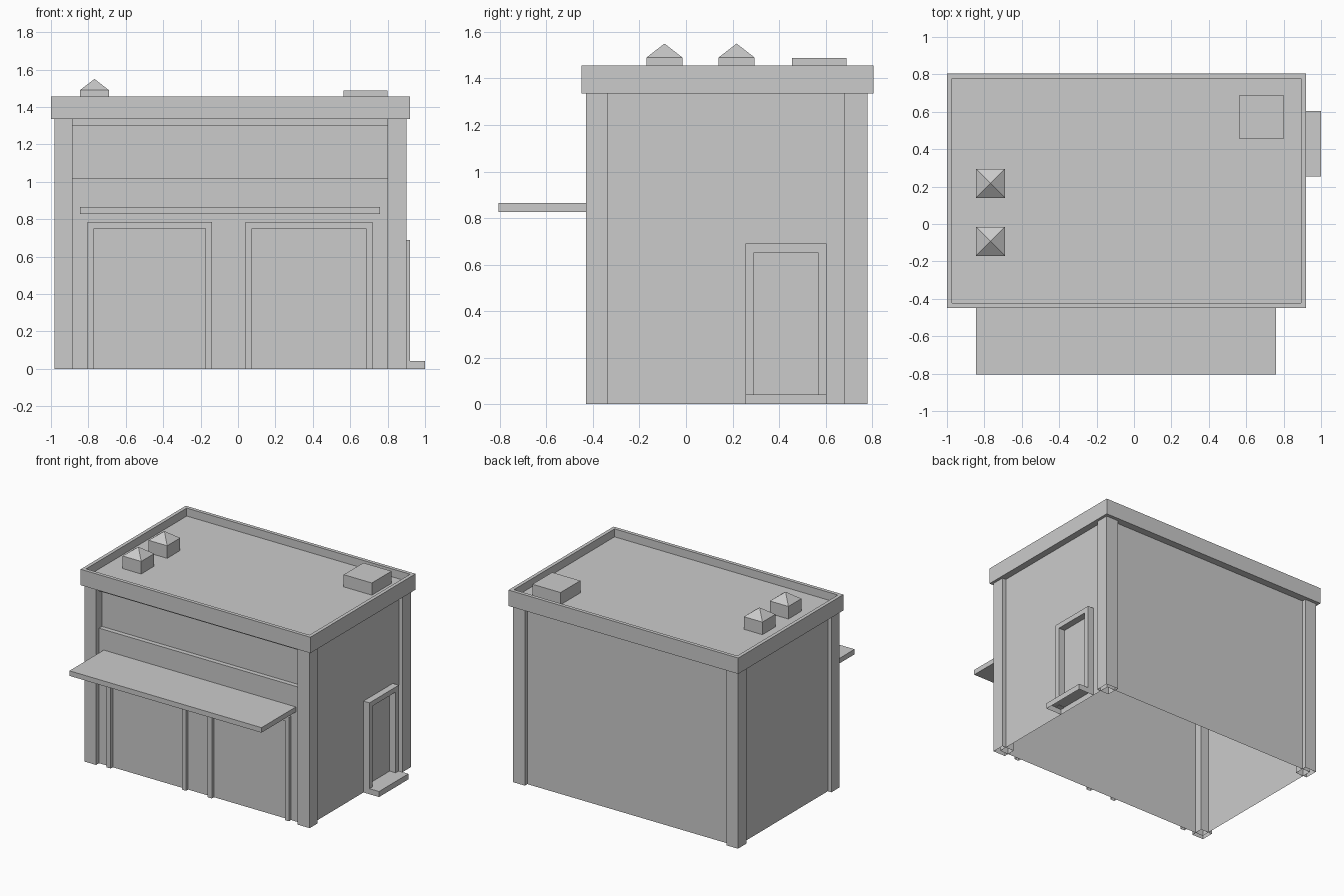
import bpy
import bmesh

cube = bpy.data.objects.get("Cube")
if cube:
    bpy.data.objects.remove(cube, do_unlink=True)

grey = bpy.data.materials.new("plain_grey")
grey.use_nodes = True
colour = (0.6, 0.6, 0.6, 1)
grey.diffuse_color = colour
grey.node_tree.nodes["Principled BSDF"].inputs["Base Color"].default_value = colour


def finish(name, bm):
    mesh = bpy.data.meshes.new(name)
    bm.to_mesh(mesh)
    bm.free()
    mesh.materials.append(grey)
    obj = bpy.data.objects.new(name, mesh)
    bpy.context.collection.objects.link(obj)
    return obj


def box_mesh(x, y, z):
    """Box from three (low, high) ranges, open where it meets the ground."""
    bm = bmesh.new()
    bmesh.ops.create_cube(bm, size=1)
    for v in bm.verts:
        v.co = [r[0] if c < 0 else r[1] for c, r in zip(v.co, (x, y, z))]
    if z[0] == 0:
        base = [f for f in bm.faces if f.normal.z < -0.5]
        bmesh.ops.delete(bm, geom=base, context='FACES_ONLY')
    return bm


def box(name, x, y, z):
    return finish(name, box_mesh(x, y, z))


def face_towards(bm, axis, sign):
    bm.normal_update()
    return max(bm.faces, key=lambda f: f.normal[axis] * sign)


def door_frame(name, outer, inner, bottom, top, inner_top, place):
    """Three-sided surround; place maps (along, height, depth) to a point."""
    (a, b), (c, d) = outer, inner
    outline = [(a, bottom), (a, top), (b, top), (b, bottom),
               (d, bottom), (d, inner_top), (c, inner_top), (c, bottom)]
    bm = bmesh.new()
    back, front = ([bm.verts.new(place(u, h, k)) for u, h in outline] for k in (0, 1))
    bm.faces.new(front)
    for i in range(len(outline)):
        j = (i + 1) % len(outline)
        foot = outline[i][1] == outline[j][1] == bottom
        if not (foot and bottom == 0):
            bm.faces.new((back[i], back[j], front[j], front[i]))
    bmesh.ops.recalc_face_normals(bm, faces=bm.faces[:])
    if face_towards(bm, 0, 1) and sum(f.normal.dot(f.calc_center_median())
                                      for f in bm.faces if len(f.verts) == 8) < 0:
        bmesh.ops.reverse_faces(bm, faces=bm.faces[:])
    finish(name, bm)


# Wall shell with a recessed sign panel across the front
EAVES, WALL_Y = 1.335, -0.395
walls = box_mesh((-0.95, 0.87), (WALL_Y, 0.75), (0, EAVES))
for axis, spots in ((0, (-0.885, 0.80)), (2, (1.02, 1.30))):
    for spot in spots:
        co, no = [0, 0, 0], [0, 0, 0]
        co[axis], no[axis] = spot, 1
        front = [f for f in walls.faces if f.normal.y < -0.5]
        geom = front + list({e for f in front for e in f.edges})
        geom += list({v for f in front for v in f.verts})
        bmesh.ops.bisect_plane(walls, geom=geom, plane_co=co, plane_no=no)
        walls.normal_update()
panel = [f for f in walls.faces if f.normal.y < -0.5
         and abs(f.calc_center_median().x) < 0.5
         and 1.02 < f.calc_center_median().z < 1.30]
bmesh.ops.inset_region(walls, faces=panel, thickness=0, depth=0)
for v in {v for f in panel for v in f.verts}:
    v.co.y += 0.035
finish("walls", walls)

# Corner pillars
for side, x in (("right", (-0.98, -0.885)), ("left", (0.80, 0.90))):
    for end, y in (("front", (-0.43, -0.335)), ("back", (0.68, 0.78))):
        box(f"{end}_{side}_pillar", x, y, (0, EAVES))

# Roof with a sunken deck inside the parapet
ROOF = 1.395
roof = box_mesh((-1.0, 0.92), (-0.45, 0.805), (EAVES, 1.455))
deck = face_towards(roof, 2, 1)
bmesh.ops.inset_region(roof, faces=[deck], thickness=0.038)
rim = bmesh.ops.extrude_face_region(roof, geom=[deck])
for v in (g for g in rim["geom"] if isinstance(g, bmesh.types.BMVert)):
    v.co.z = ROOF
if deck.is_valid:
    bmesh.ops.delete(roof, geom=[deck], context='FACES_ONLY')
finish("roof_parapet", roof)

# Rooftop vents with pyramid caps, and a flat hatch
for name, y in (("front_vent", -0.17), ("back_vent", 0.14)):
    vent = box_mesh((-0.845, -0.69), (y, y + 0.155), (ROOF, 1.49))
    tip = bmesh.ops.poke(vent, faces=[face_towards(vent, 2, 1)])["verts"][0]
    tip.co.z = 1.55
    finish(name, vent)
box("roof_hatch", (0.565, 0.80), (0.455, 0.69), (ROOF, 1.487))

# Front canopy and garage door surrounds
box("canopy", (-0.845, 0.76), (-0.805, WALL_Y), (0.827, 0.865))
for side, x in (("right", (-0.805, -0.14)), ("left", (0.04, 0.72))):
    door_frame(f"{side}_garage_frame", x, (x[0] + 0.035, x[1] - 0.035), 0, 0.785, 0.75,
               lambda u, h, k: (u, WALL_Y - 0.025 * k, h))

# Side door surround and step
door_frame("side_door_frame", (0.255, 0.605), (0.293, 0.568), 0.04, 0.69, 0.652,
           lambda u, h, k: (0.87 + 0.05 * k, u, h))
box("side_door_step", (0.87, 1.0), (0.255, 0.605), (0, 0.042))
